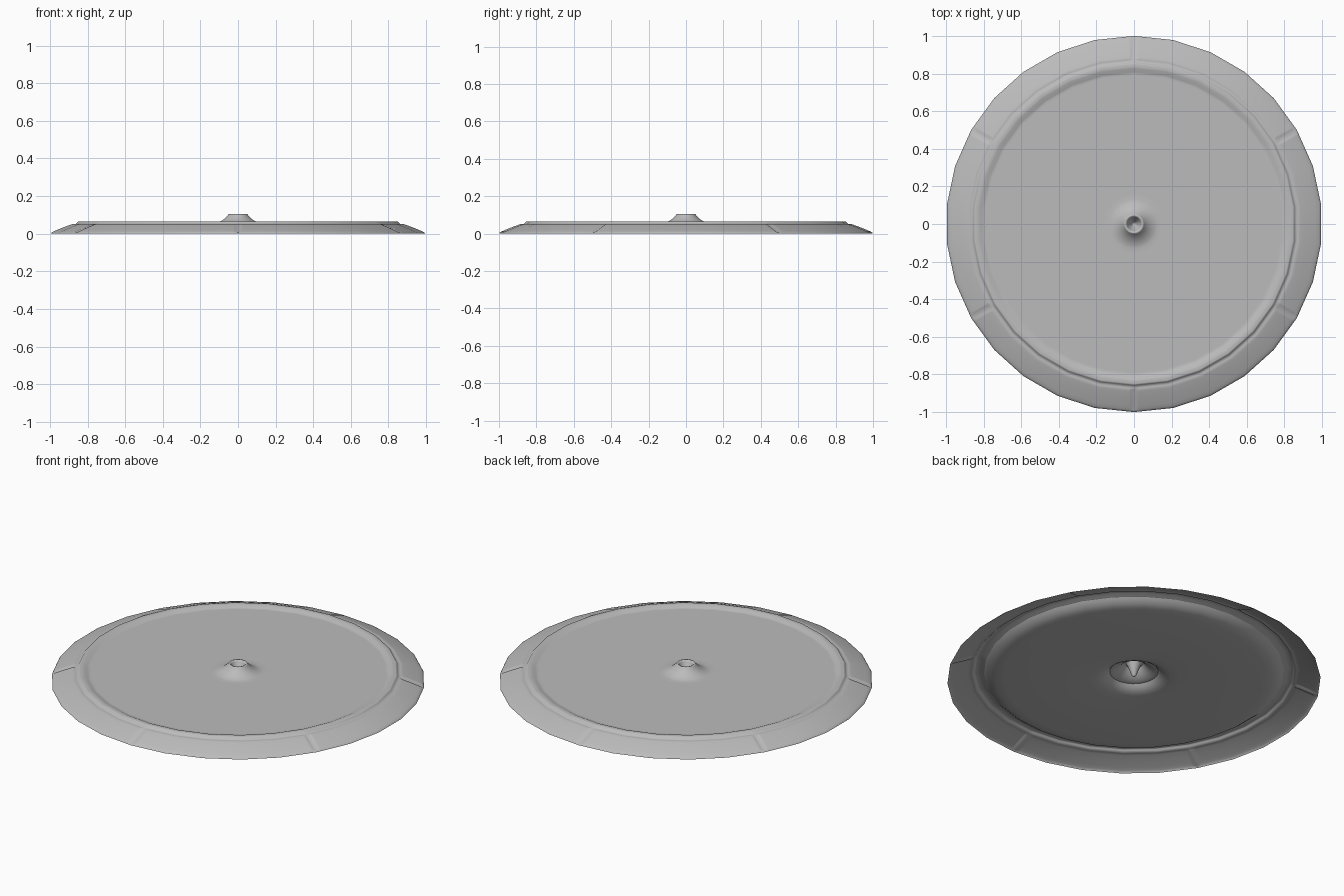
import bpy, bmesh, math
from mathutils import Vector

if "Cube" in bpy.data.objects:
    bpy.data.objects.remove(bpy.data.objects["Cube"])

SIDES = 30

grey = bpy.data.materials.new("plain grey")
grey.diffuse_color = (0.5, 0.5, 0.5, 1)
grey.use_nodes = True
grey.node_tree.nodes["Principled BSDF"].inputs["Base Color"].default_value = grey.diffuse_color

# Top profile from the outer edge to the centre: (radius, height, groove depth)
COVER = [
    (1.0, 0.0, 0), (0.996, 0.006, 0.001), (0.988, 0.011, 0.006),
    (0.97, 0.019, 0.009), (0.925, 0.037, 0.010), (0.892, 0.049, 0.010),
    (0.882, 0.052, 0.009), (0.875, 0.052, 0), (0.867, 0.051, 0),   # step foot
    (0.858, 0.060, 0), (0.854, 0.065, 0), (0.850, 0.066, 0), (0.835, 0.066, 0),
    (0.828, 0.065, 0), (0.808, 0.056, 0), (0.80, 0.054, 0), (0.79, 0.054, 0),
    (0.16, 0.054, 0), (0.13, 0.054, 0),                            # flat panel
    (0.115, 0.057, 0), (0.097, 0.064, 0), (0.078, 0.075, 0), (0.058, 0.093, 0),
    (0.053, 0.100, 0), (0.050, 0.104, 0), (0.043, 0.104, 0),       # hub rim
    (0.037, 0.095, 0), (0.012, 0.030, 0), (0.004, 0.022, 0),       # socket
]
# Dish that bulges down beneath the panel, with a hole under the hub
DISH = [
    (0.805, 0.053, 0), (0.795, 0.044, 0), (0.775, 0.029, 0), (0.745, 0.019, 0),
    (0.70, 0.015, 0), (0.45, 0.013, 0), (0.25, 0.014, 0), (0.20, 0.017, 0),
    (0.17, 0.024, 0), (0.145, 0.038, 0), (0.13, 0.0535, 0),
]

def corner(r, i, z):
    a = math.pi / 2 + i * 2 * math.pi / SIDES
    return Vector((r * math.cos(a), r * math.sin(a), z))

def ring(bm, r, z, depth, notched):
    """30-sided ring, optionally with a V notch at every fifth corner."""
    verts = []
    for i in range(SIDES):
        c = corner(r, i, z)
        if i % 5 or not notched:
            verts.append(bm.verts.new(c))
            continue
        before = (corner(r, i - 1, z) - c).normalized()
        after = (corner(r, i + 1, z) - c).normalized()
        wide, near = min(0.028, 0.12 * r), min(0.015, 0.06 * r)
        points = [c + before * wide, c + before * near, c - Vector((0, 0, depth)),
                  c + after * near, c + after * wide]
        verts += [bm.verts.new(p) for p in points]
    return verts

def turned(name, profile, notched=False, cap=False, down=False):
    """Sheet swept round the z axis."""
    bm = bmesh.new()
    rings = [ring(bm, *p, notched) for p in profile]
    for a, b in zip(rings, rings[1:]):
        n = len(a)
        for i in range(n):
            j = (i + 1) % n
            bm.faces.new((a[i], a[j], b[j], b[i]))
    if cap:
        bm.faces.new(rings[-1])
    if down:
        bmesh.ops.reverse_faces(bm, faces=bm.faces[:])
    me = bpy.data.meshes.new(name)
    bm.to_mesh(me)
    bm.free()
    me.materials.append(grey)
    ob = bpy.data.objects.new(name, me)
    bpy.context.collection.objects.link(ob)
    bpy.ops.object.select_all(action='DESELECT')
    bpy.context.view_layer.objects.active = ob
    ob.select_set(True)
    bpy.ops.object.shade_smooth_by_angle(angle=math.radians(60))

turned("round_cover", COVER, notched=True, cap=True)
turned("under_dish", DISH, down=True)
